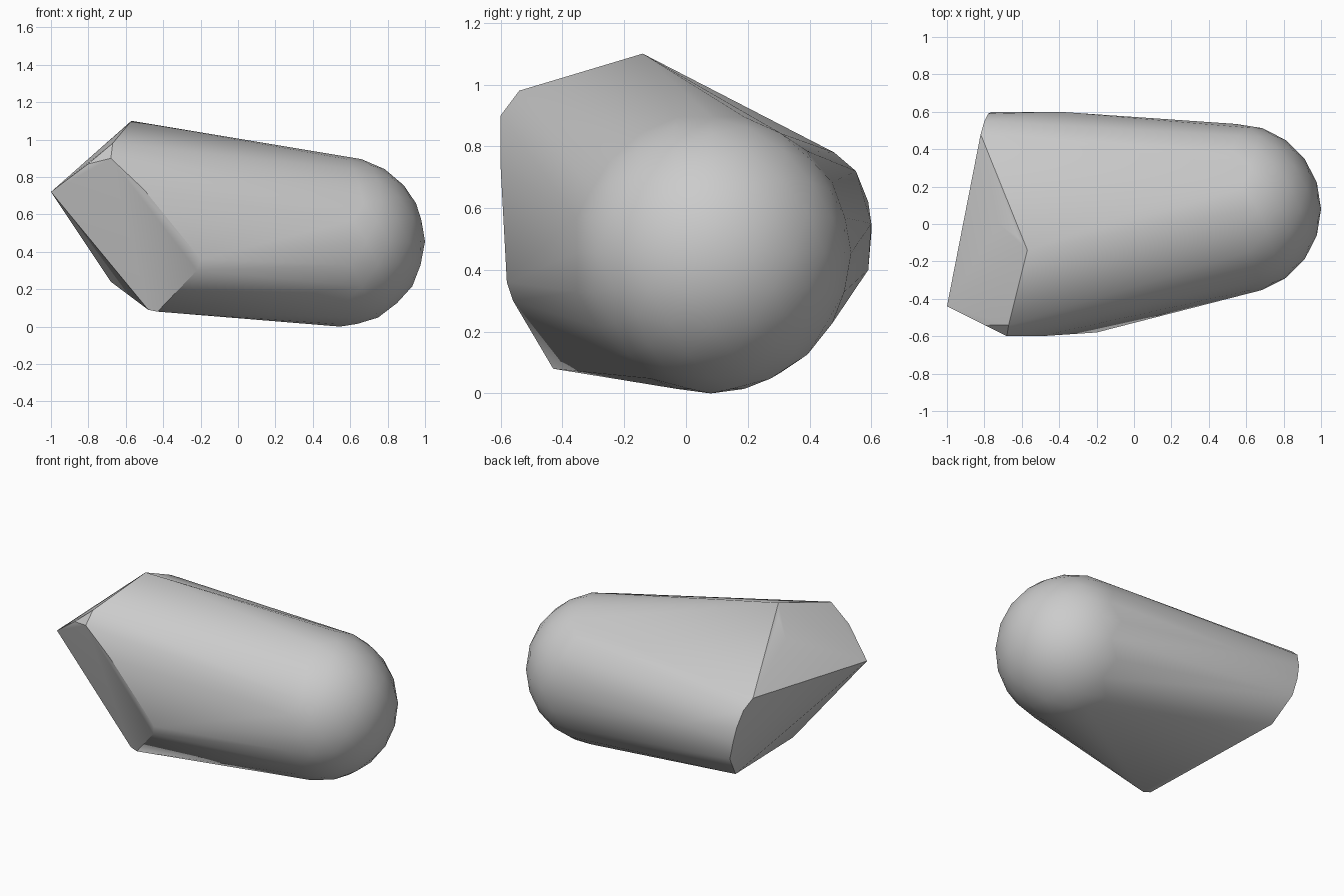
import bpy
import bmesh
from mathutils import Matrix, Vector

# Remove only the default object
default_object = bpy.data.objects.get("Cube")
if default_object:
    bpy.data.objects.remove(default_object, do_unlink=True)


def make_material(name, colour):
    material = bpy.data.materials.new(name)
    material.use_nodes = True
    material.diffuse_color = colour
    shader = next(node for node in material.node_tree.nodes
                  if node.type == "BSDF_PRINCIPLED")
    shader.inputs["Base Color"].default_value = colour
    shader.inputs["Roughness"].default_value = 0.6
    return material


# Corners of the slanted front facet
front_facet = [(-1, -.44, .72), (-.8, -.54, .87), (-.68, -.6, .9),
               (-.5, -.6, .73), (-.2, -.58, .36), (-.22, -.56, .3),
               (-.43, -.43, .08), (-.48, -.42, .09)]

# Ridge around the upper facet
top_ridge = [(-.67, -.54, .98), (-.57, -.14, 1.1),
             (-.62, -.07, 1.05), (-.72, 0, .96)]

# Rounded rim of the rear end facet
rear_rim = [(-.82, .48, .78), (-.8, .55, .72), (-.78, .59, .62),
            (-.76, .6, .52), (-.73, .59, .4), (-.68, .46, .24),
            (-.4, .6, .55)]

# Rounded end: a ball that the hull wraps together with the facet corners
bm = bmesh.new()
bmesh.ops.create_icosphere(bm, subdivisions=3, radius=.455,
                           matrix=Matrix.Translation((.545, .08, .455)))
for corner in front_facet + top_ridge + rear_rim:
    bm.verts.new(Vector(corner))

# Wrap everything in one convex skin and discard the enclosed geometry
hull = bmesh.ops.convex_hull(bm, input=list(bm.verts), use_existing_faces=False)
skin = {item for item in hull["geom"] if isinstance(item, bmesh.types.BMFace)}
bmesh.ops.delete(bm, geom=[face for face in bm.faces if face not in skin],
                 context="FACES")
loose = [vert for vert in bm.verts if not vert.link_faces]
bmesh.ops.delete(bm, geom=loose, context="VERTS")
bmesh.ops.recalc_face_normals(bm, faces=list(bm.faces))

mesh = bpy.data.meshes.new("convex_body")
bm.to_mesh(mesh)
bm.free()
body = bpy.data.objects.new("convex_body", mesh)
bpy.context.collection.objects.link(body)
mesh.materials.append(make_material("plain light grey", (.6, .6, .6, 1)))

# Smooth the rounded side while keeping facet borders crisp
bpy.ops.object.select_all(action="DESELECT")
body.select_set(True)
bpy.context.view_layer.objects.active = body
bpy.ops.object.shade_smooth_by_angle(angle=.5)
